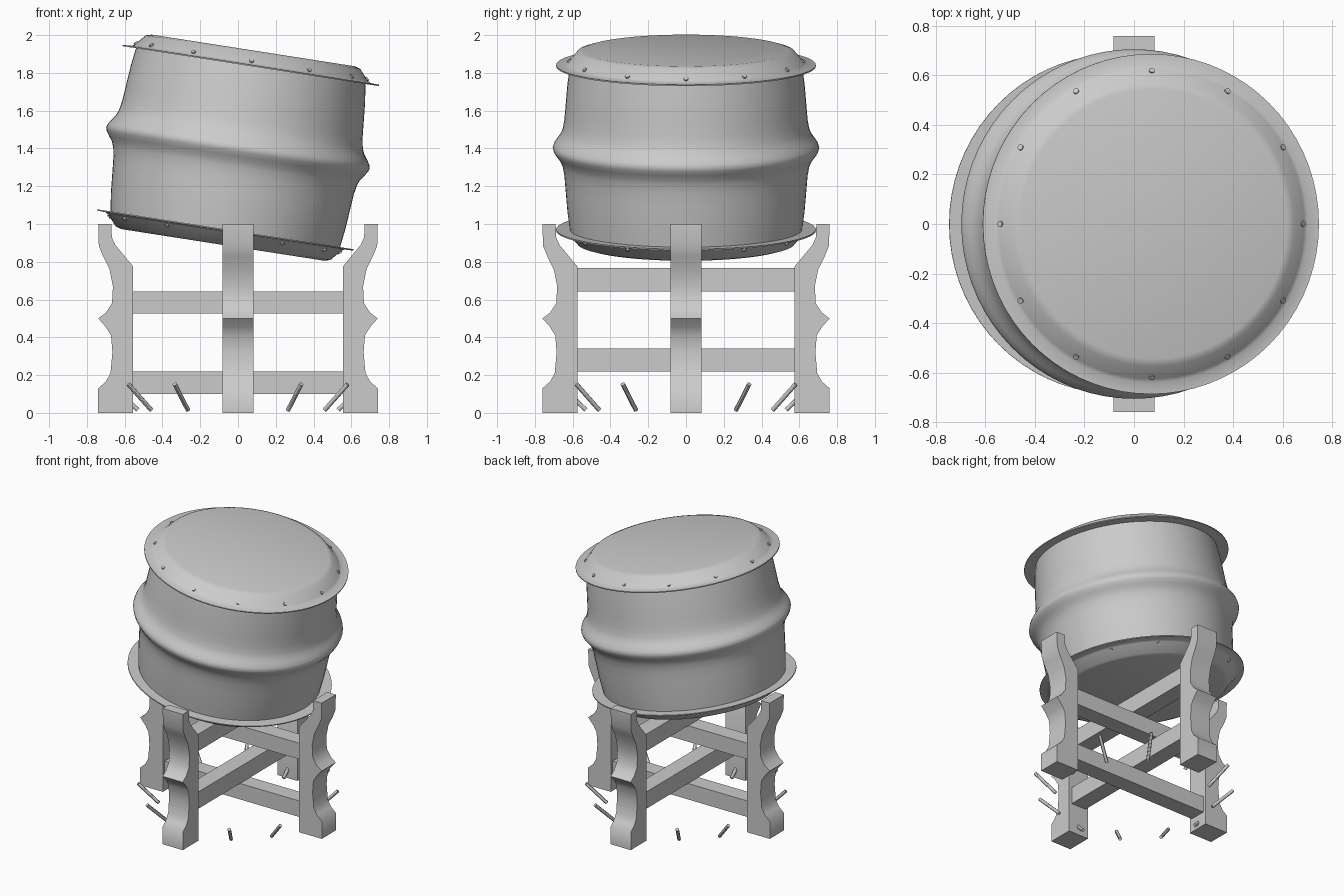
import bpy, bmesh, math
from mathutils import Matrix, Vector

cube = bpy.data.objects.get("Cube")
if cube:
    bpy.data.objects.remove(cube, do_unlink=True)

grey = bpy.data.materials.new("plain grey")
grey.use_nodes = True
COLOUR = (0.6, 0.6, 0.6, 1)
grey.diffuse_color = COLOUR
grey.node_tree.nodes["Principled BSDF"].inputs["Base Color"].default_value = COLOUR

# The drum leans toward +x about its own centre
TILT = Matrix.Translation((0, 0, 1.404)) @ Matrix.Rotation(math.radians(8.86), 4, 'Y')


def finish(name, bm, matrix=Matrix(), angle=30):
    bmesh.ops.recalc_face_normals(bm, faces=bm.faces)
    mesh = bpy.data.meshes.new(name)
    bm.to_mesh(mesh)
    bm.free()
    mesh.materials.append(grey)
    obj = bpy.data.objects.new(name, mesh)
    bpy.context.collection.objects.link(obj)
    obj.matrix_world = matrix
    bpy.ops.object.select_all(action='DESELECT')
    obj.select_set(True)
    bpy.context.view_layer.objects.active = obj
    bpy.ops.object.shade_smooth_by_angle(angle=math.radians(angle))
    return obj


def lathe(name, profile, matrix, angle=30, steps=72):
    """Spin (radius, height) points around z."""
    bm = bmesh.new()
    verts = [bm.verts.new((r, 0, z)) for r, z in profile]
    edges = [bm.edges.new(pair) for pair in zip(verts, verts[1:])]
    bmesh.ops.spin(bm, geom=verts + edges, cent=(0, 0, 0), axis=(0, 0, 1),
                   angle=math.tau, steps=steps)
    bmesh.ops.remove_doubles(bm, verts=bm.verts, dist=0.0001)
    return finish(name, bm, matrix, angle)


def peg_ring(name, inner, outer, matrix, radius=0.012, count=12):
    """Slanted pins in a circle, each running between two (radius, height) points."""
    a, b = Vector((inner[0], 0, inner[1])), Vector((outer[0], 0, outer[1]))
    aim = (b - a).to_track_quat('Z', 'Y').to_matrix().to_4x4()
    bm = bmesh.new()
    for i in range(count):
        turn = Matrix.Rotation(math.tau * i / count, 4, 'Z')
        bmesh.ops.create_cone(bm, cap_ends=True, segments=12, radius1=radius,
                              radius2=radius, depth=(b - a).length,
                              matrix=turn @ Matrix.Translation((a + b) / 2) @ aim)
    return finish(name, bm, matrix)


def box(name, low, high):
    bm = bmesh.new()
    low, high = Vector(low), Vector(high)
    bmesh.ops.create_cube(bm, size=1, matrix=Matrix.Translation((low + high) / 2)
                          @ Matrix.Diagonal((*(high - low), 1)))
    return finish(name, bm)


# Drum wall: slight taper to each end with a raised hoop in the middle
half = [(0.7, 0.02), (0.683, 0.045), (0.665, 0.07), (0.653, 0.1),
        (0.644, 0.15), (0.638, 0.22), (0.628, 0.34), (0.614, 0.445)]
wall = [(r, -z) for r, z in reversed(half)] + [(0.706, 0)] + half
lathe("drum_wall", wall, TILT, 60)

# Flanged lids with pins through their sloping shoulder
lid = [(0, 0.521), (0.545, 0.521), (0.575, 0.512), (0.625, 0.455),
       (0.64, 0.446), (0.687, 0.444), (0.687, 0.437), (0.6, 0.437)]
for side, sign in (("top", 1), ("bottom", -1)):
    lathe(side + "_lid", [(r, sign * z) for r, z in lid], TILT, 40)
    peg_ring(side + "_lid_pins", (0.53, sign * 0.36), (0.622, sign * 0.469), TILT)

# Turned-profile legs, one on each side: (distance outward, height)
outer = [(0.74, 0), (0.74, 0.13), (0.7, 0.165), (0.675, 0.21), (0.665, 0.32),
         (0.672, 0.41), (0.7, 0.455), (0.74, 0.5), (0.7, 0.53), (0.667, 0.58),
         (0.662, 0.67), (0.68, 0.76), (0.715, 0.83), (0.737, 0.885), (0.74, 1)]
inner = [(0.67, 1), (0.668, 0.93), (0.65, 0.89), (0.555, 0.775), (0.555, 0)]
HALF_WIDTH = 0.082
for i, name in enumerate(("left_leg", "back_leg", "right_leg", "front_leg")):
    shift = 0.02 * (i % 2)
    bm = bmesh.new()
    face = bm.faces.new([bm.verts.new((d + shift, -HALF_WIDTH, z)) for d, z in outer + inner])
    ext = bmesh.ops.extrude_face_region(bm, geom=[face])["geom"]
    bmesh.ops.translate(bm, vec=(0, 2 * HALF_WIDTH, 0),
                        verts=[v for v in ext if isinstance(v, bmesh.types.BMVert)])
    finish(name, bm, Matrix.Rotation(math.pi / 2 * i, 4, 'Z'), 50)

# Crossing beams, stacked in two pairs
for level, z in (("lower", 0.1), ("upper", 0.525)):
    box(level + "_side_beam", (-0.6, -0.06, z), (0.6, 0.06, z + 0.118))
    box(level + "_front_beam", (-0.06, -0.62, z + 0.118), (0.06, 0.62, z + 0.242))

# Slanted pins circling the base
peg_ring("base_pins", (0.53, 0.015), (0.67, 0.152), Matrix())
